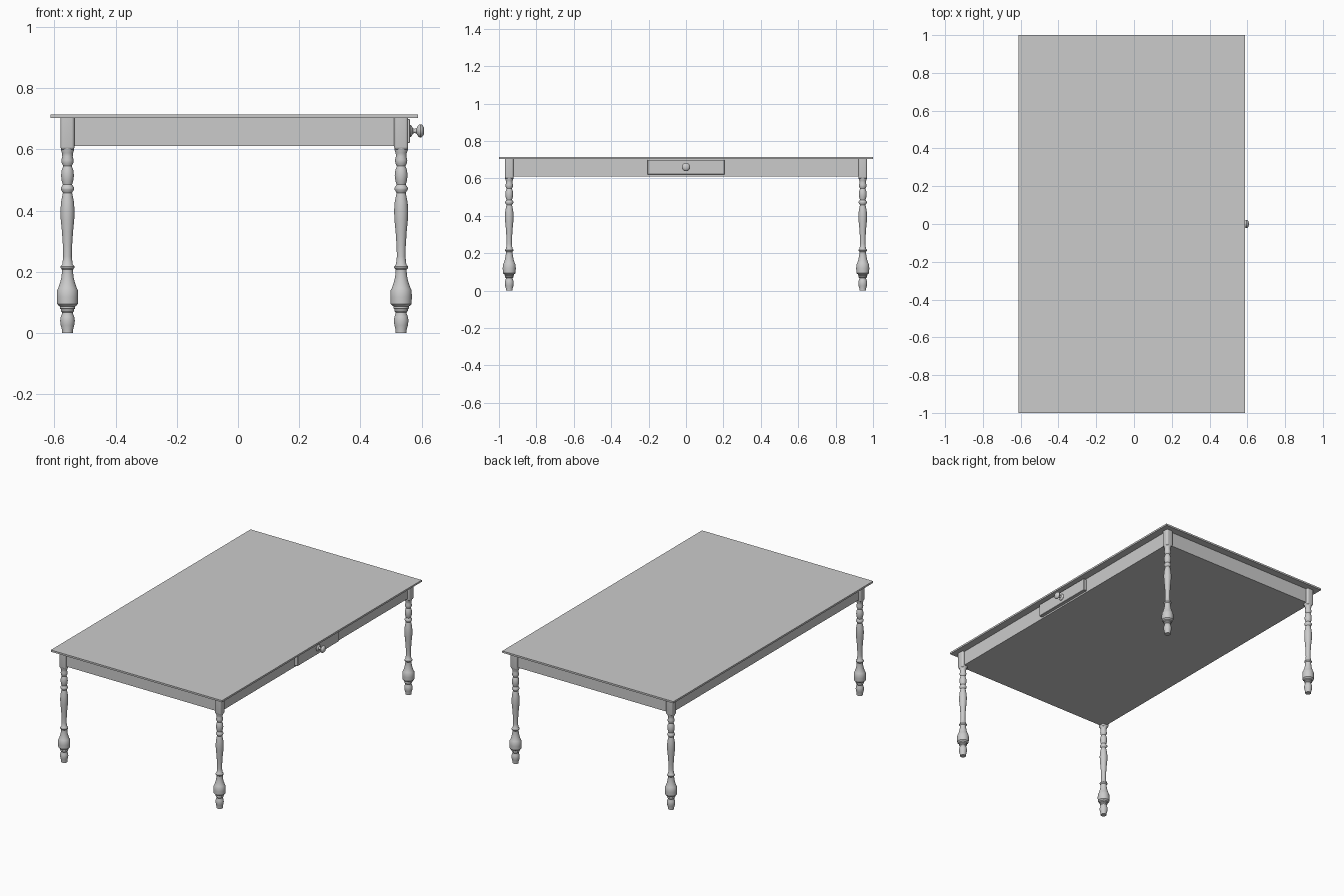
import bpy, bmesh, math
from mathutils import Matrix

if "Cube" in bpy.data.objects:
    bpy.data.objects.remove(bpy.data.objects["Cube"])

CX = -0.012          # table centre in x (the knob sticks out on the right)
LEG_X, LEG_Y = 0.545, 0.945


def finish(bm, name):
    bmesh.ops.recalc_face_normals(bm, faces=bm.faces)
    mesh = bpy.data.meshes.new(name)
    bm.to_mesh(mesh)
    bm.free()
    obj = bpy.data.objects.new(name, mesh)
    bpy.context.collection.objects.link(obj)
    return obj


def smooth(obj, angle=35):
    bpy.ops.object.select_all(action='DESELECT')
    obj.select_set(True)
    bpy.context.view_layer.objects.active = obj
    bpy.ops.object.shade_smooth_by_angle(angle=math.radians(angle))


def box(name, lo, hi, bevel=0.0, segments=1):
    bm = bmesh.new()
    bmesh.ops.create_cube(bm, size=1)
    for v in bm.verts:
        v.co = [(a + b) / 2 + c * (b - a) for a, b, c in zip(lo, hi, v.co)]
    if bevel:
        bmesh.ops.bevel(bm, geom=bm.edges[:], offset=bevel, segments=segments,
                        profile=0.5, affect='EDGES')
    return finish(bm, name)


def lathe(name, profile, matrix, sides=32):
    """Revolve (radius, height) points about z, then place with matrix."""
    bm = bmesh.new()
    rings = [[bm.verts.new((r * math.cos(2 * math.pi * i / sides),
                            r * math.sin(2 * math.pi * i / sides), z))
              for i in range(sides)] for r, z in profile]
    for a, b in zip(rings, rings[1:]):
        for i in range(sides):
            j = (i + 1) % sides
            bm.faces.new((a[i], a[j], b[j], b[i]))
    bm.faces.new(rings[0][::-1])
    bm.faces.new(rings[-1])
    bm.transform(matrix)
    obj = finish(bm, name)
    smooth(obj)
    return obj


# Table top
box("table_top", (CX - 0.6, -1, 0.703), (CX + 0.6, 1, 0.714))

# Apron, closed underneath
AX, AY = LEG_X + 0.008, LEG_Y + 0.008
box("apron", (CX - AX, -AY, 0.611), (CX + AX, AY, 0.703))

# Turned legs with rounded square blocks at the top
leg_profile = [
    (.018, 0), (.018, .010), (.022, .025), (.024, .040), (.022, .053), (.018, .063),
    (.018, .067), (.022, .072), (.022, .078), (.025, .080), (.025, .087), (.030, .090),
    (.034, .095), (.035, .118), (.034, .140), (.030, .147), (.024, .165),
    (.020, .182), (.018, .200), (.018, .207), (.023, .213), (.023, .217), (.017, .224),
    (.014, .250), (.015, .285), (.018, .330), (.022, .370), (.023, .400), (.021, .428),
    (.016, .453), (.015, .458), (.022, .469), (.022, .474), (.015, .485),
    (.019, .498), (.021, .515), (.019, .532), (.014, .545), (.019, .555),
    (.020, .565), (.017, .577), (.018, .588), (.022, .598), (.022, .630)]
for side_x, sx in (("left", -1), ("right", 1)):
    for side_y, sy in (("front", -1), ("back", 1)):
        x, y = CX + sx * LEG_X, sy * LEG_Y
        lathe(f"{side_y}_{side_x}_leg", leg_profile, Matrix.Translation((x, y, 0)))
        block = box(f"{side_y}_{side_x}_leg_block", (x - .023, y - .023, .598),
                    (x + .023, y + .023, .7035), bevel=.010, segments=4)
        # keep the upper end square against the table top
        for v in block.data.vertices:
            if v.co.z > .68:
                v.co.z = .703
        smooth(block)

# Drawer front and knob on the right side
box("drawer_front", (CX + AX - .02, -.206, .621), (.562, .206, .699), bevel=.002)
knob_profile = [
    (.020, .560), (.020, .564), (.016, .568), (.009, .571), (.007, .577), (.008, .583),
    (.014, .586), (.020, .591), (.022, .596), (.020, .601), (.014, .606), (.006, .608)]
lathe("drawer_knob", knob_profile,
      Matrix.Translation((0, 0, .66)) @ Matrix.Rotation(math.pi / 2, 4, 'Y'))
